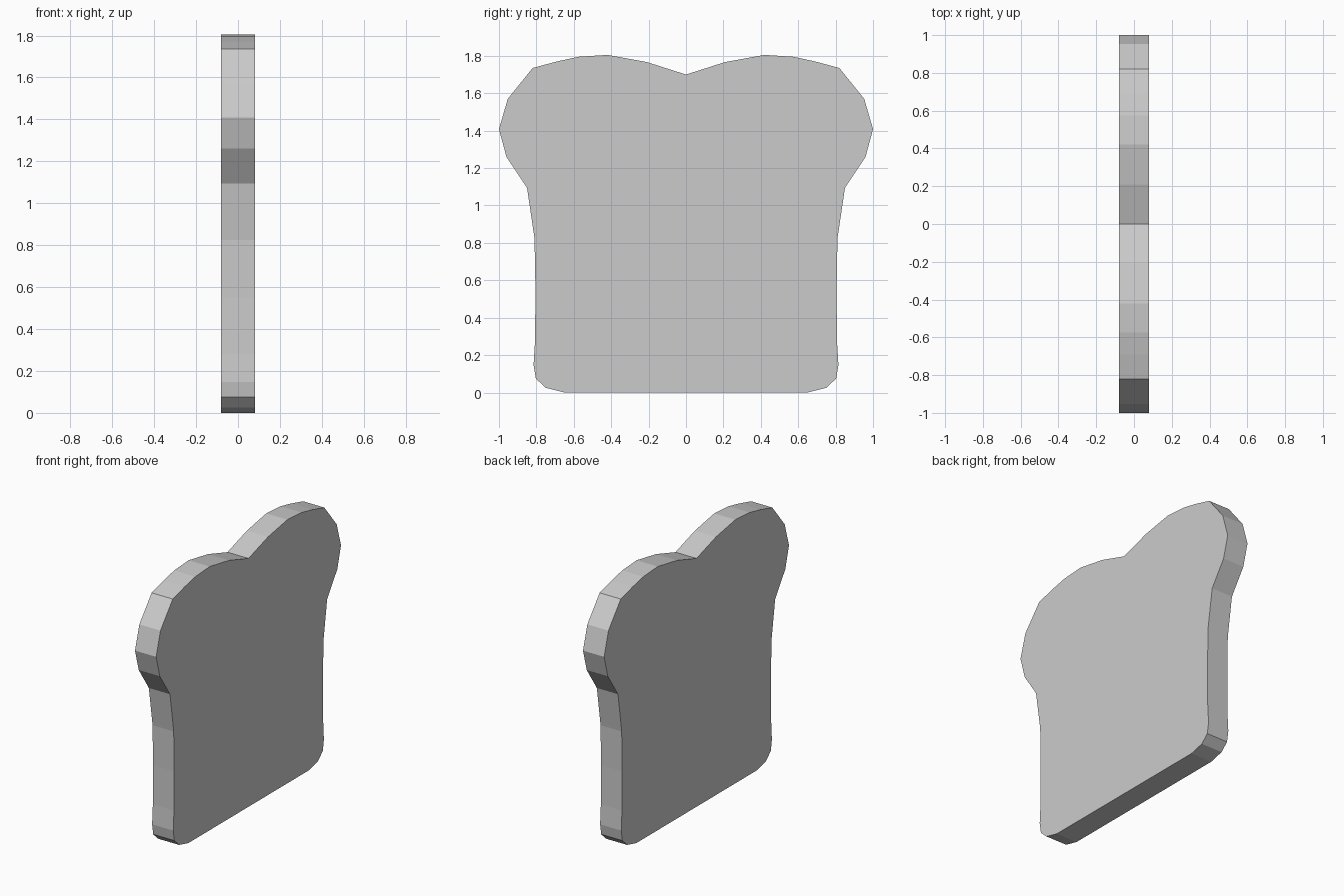
import bpy, bmesh

if "Cube" in bpy.data.objects:
    bpy.data.objects.remove(bpy.data.objects["Cube"])

THICKNESS = 0.16

# Right half of the slice outline (y, z), from bottom corner up to the top notch
half = [(0.65, 0.0), (0.75, 0.025), (0.803, 0.075), (0.815, 0.148),
        (0.807, 0.28), (0.805, 0.55), (0.81, 0.825), (0.85, 1.095),
        (0.96, 1.26), (1.0, 1.408), (0.953, 1.57), (0.82, 1.735),
        (0.69, 1.77), (0.575, 1.795), (0.42, 1.805), (0.21, 1.767)]
notch = (0.0, 1.70)

# Mirror the half to close the outline
outline = half + [notch] + [(-y, z) for y, z in reversed(half)]

# Bread slice: extrude the outline along x
bm = bmesh.new()
face = bm.faces.new([bm.verts.new((-THICKNESS / 2, y, z)) for y, z in outline])
extruded = bmesh.ops.extrude_face_region(bm, geom=[face], use_keep_orig=True)
moved = [g for g in extruded["geom"] if isinstance(g, bmesh.types.BMVert)]
bmesh.ops.translate(bm, verts=moved, vec=(THICKNESS, 0, 0))
bmesh.ops.recalc_face_normals(bm, faces=bm.faces[:])

mesh = bpy.data.meshes.new("bread_slice")
bm.to_mesh(mesh)
bm.free()
bpy.context.collection.objects.link(bpy.data.objects.new("bread_slice", mesh))
